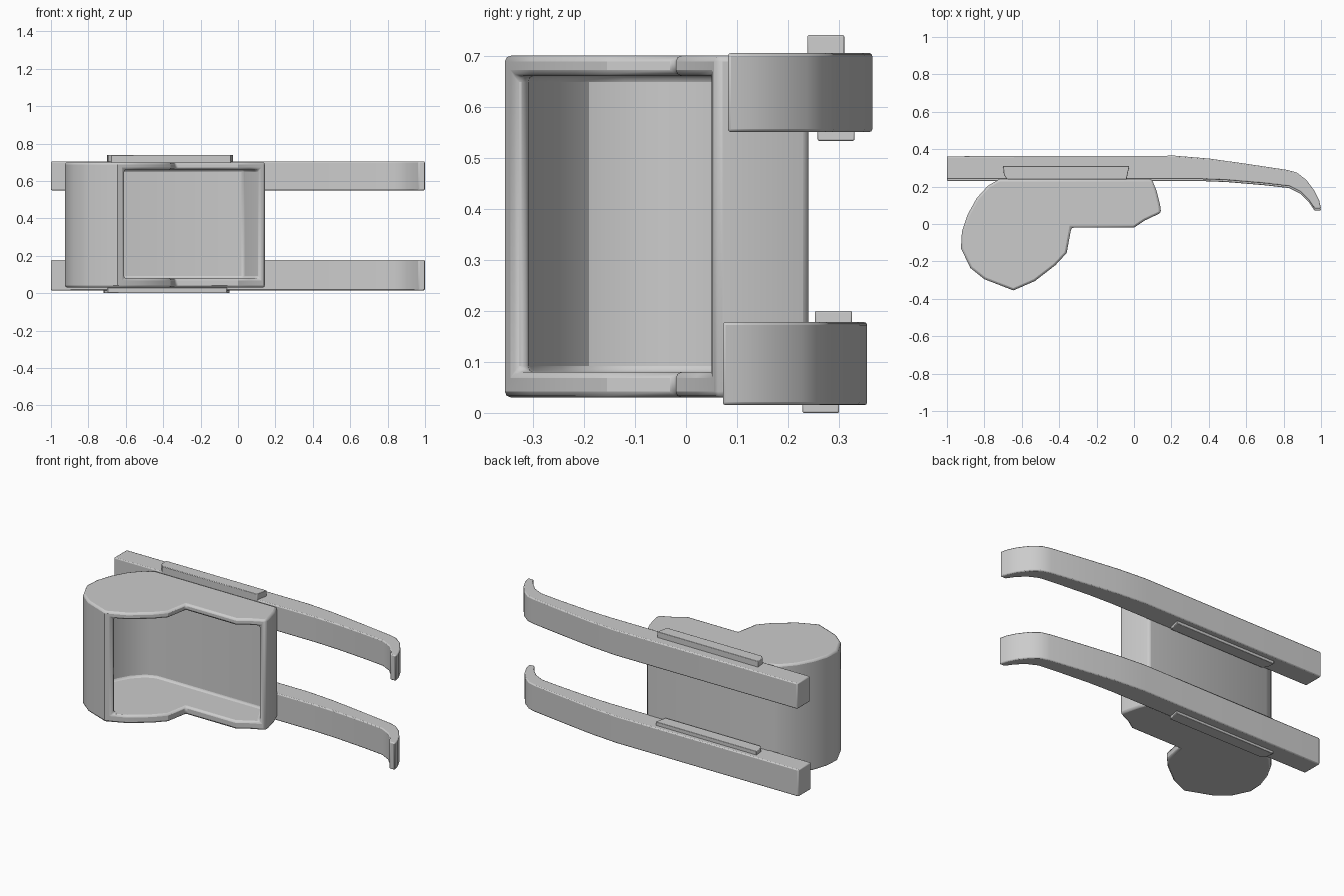
import bpy, bmesh, math

if "Cube" in bpy.data.objects:
    bpy.data.objects.remove(bpy.data.objects["Cube"])


def extrude_profile(name, pts, z0, z1, bevel=0.0):
    """Prism from an XY outline between two heights, with softened hard edges."""
    bm = bmesh.new()
    face = bm.faces.new([bm.verts.new((x, y, z0)) for x, y in pts])
    ext = bmesh.ops.extrude_face_region(bm, geom=[face])
    for g in ext["geom"]:
        if isinstance(g, bmesh.types.BMVert):
            g.co.z = z1
    bmesh.ops.recalc_face_normals(bm, faces=bm.faces)
    me = bpy.data.meshes.new(name)
    bm.to_mesh(me)
    bm.free()
    ob = bpy.data.objects.new(name, me)
    bpy.context.collection.objects.link(ob)
    if bevel:
        add_bevel(ob, bevel)
    return ob


def add_bevel(ob, width):
    mod = ob.modifiers.new("soft_edges", "BEVEL")
    mod.width = width
    mod.segments = 2
    mod.limit_method = "ANGLE"
    mod.angle_limit = math.radians(50)


def smooth(ob):
    bpy.ops.object.select_all(action="DESELECT")
    ob.select_set(True)
    bpy.context.view_layer.objects.active = ob
    bpy.ops.object.shade_smooth_by_angle(angle=math.radians(32))


# Bucket: solid side profile hollowed out behind the front lips
outer = [(-0.72, 0.24), (-0.78, 0.205), (-0.84, 0.14), (-0.89, 0.05),
         (-0.92, -0.04), (-0.925, -0.13), (-0.875, -0.235), (-0.80, -0.295),
         (-0.645, -0.355), (-0.53, -0.305), (-0.42, -0.22), (-0.36, -0.155),
         (-0.335, -0.02), (0.0, -0.02), (0.06, 0.02), (0.145, 0.06),
         (0.14, 0.10), (0.12, 0.18), (0.095, 0.24)]
inner = [(-0.605, -0.50), (-0.61, -0.31), (-0.65, -0.305), (-0.79, -0.245),
         (-0.855, -0.19), (-0.875, -0.12), (-0.87, -0.04), (-0.84, 0.04),
         (-0.80, 0.11), (-0.74, 0.17), (-0.68, 0.195), (0.03, 0.195),
         (0.09, 0.08), (0.12, 0.04), (0.12, -0.50)]
bucket = extrude_profile("bucket", outer, 0.03, 0.70)
cutter = extrude_profile("bucket_cavity_cutter", inner, 0.08, 0.66)
cutter.hide_render = True
cut = bucket.modifiers.new("cavity", "BOOLEAN")
cut.operation = "DIFFERENCE"
cut.solver = "EXACT"
cut.object = cutter
bpy.context.view_layer.objects.active = bucket
bpy.ops.object.modifier_apply(modifier=cut.name)
bpy.data.objects.remove(cutter)
add_bevel(bucket, 0.012)
smooth(bucket)

# Two long arms with hooked tips, each flanked by thin rails
arm = [(-1.0, 0.36), (0.22, 0.363), (0.40, 0.348), (0.60, 0.32), (0.82, 0.287),
       (0.87, 0.273), (0.92, 0.235), (0.965, 0.175), (0.99, 0.125), (1.0, 0.08),
       (0.965, 0.08), (0.935, 0.125), (0.89, 0.17), (0.83, 0.20),
       (0.70, 0.215), (0.50, 0.232), (0.35, 0.238), (-1.0, 0.238)]
rail = [(-0.70, 0.31), (-0.025, 0.31), (-0.04, 0.238), (-0.675, 0.238),
        (-0.695, 0.26)]


def shifted(pts, dx, dy):
    return [(x + dx, y + dy) for x, y in pts]


arms = [
    # label, arm offset, arm heights, rails (dx, dy, z0, z1)
    ("upper", (0.0, 0.002), (0.55, 0.705),
     [("outer", 0.0, 0.0, 0.69, 0.74), ("inner", 0.0, 0.02, 0.533, 0.56)]),
    ("lower", (0.0, -0.008), (0.015, 0.178),
     [("outer", -0.02, -0.01, 0.0, 0.03), ("inner", 0.0, 0.015, 0.17, 0.20)]),
]
for label, off, (z0, z1), rails in arms:
    smooth(extrude_profile(label + "_arm", shifted(arm, *off), z0, z1, 0.006))
    for side, dx, dy, r0, r1 in rails:
        smooth(extrude_profile(f"{label}_{side}_rail", shifted(rail, dx, dy),
                               r0, r1, 0.003))
